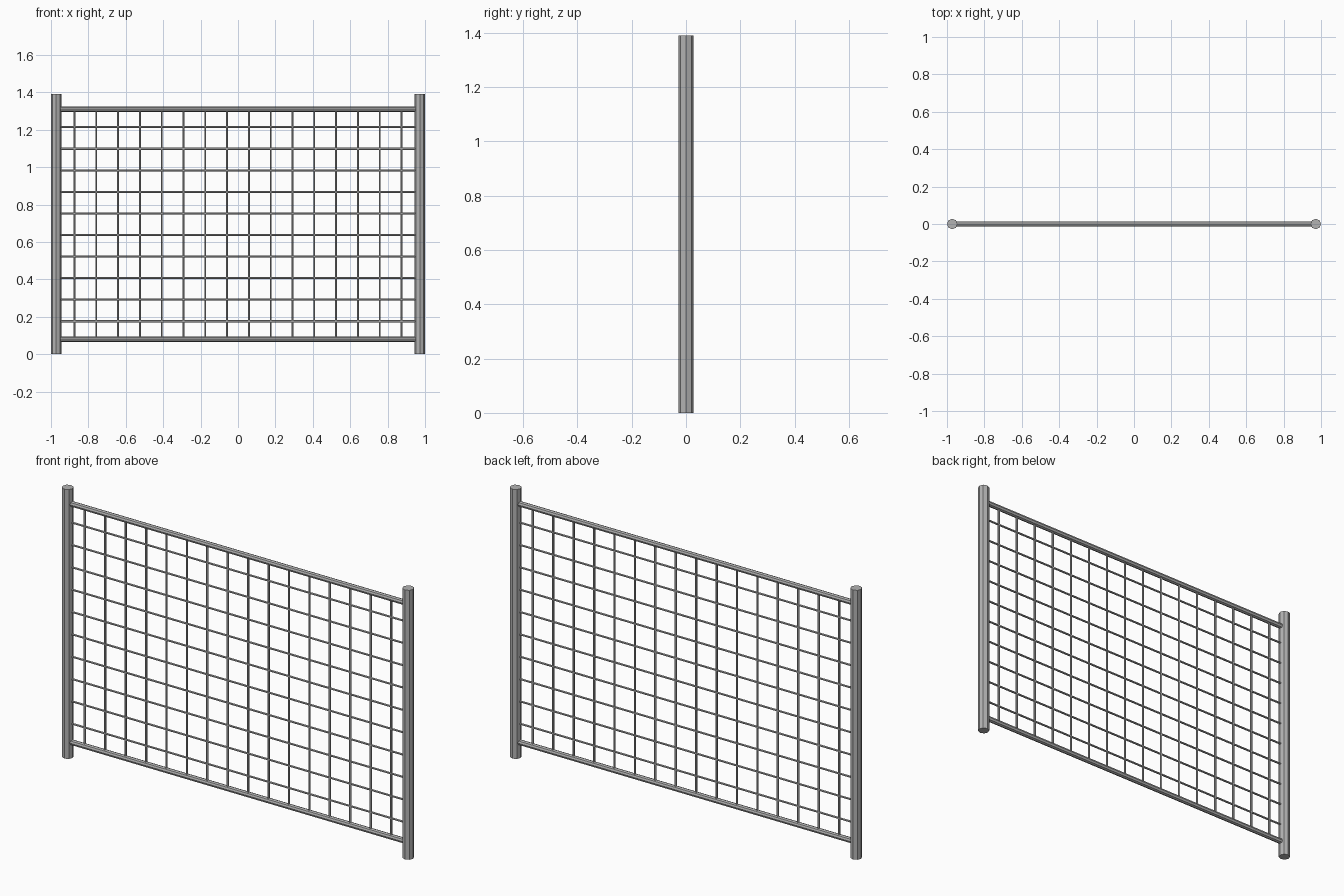
import bpy
from mathutils import Vector

cube = bpy.data.objects.get("Cube")
if cube:
    bpy.data.objects.remove(cube, do_unlink=True)

steel = bpy.data.materials.new("galvanised_grey")
steel.use_nodes = True
grey = (0.45, 0.45, 0.45, 1)
steel.diffuse_color = grey
steel.node_tree.nodes["Principled BSDF"].inputs["Base Color"].default_value = grey

HEIGHT = 1.39
POST_X, POST_R = 0.972, 0.028
RAIL_LOW, RAIL_HIGH, RAIL_R = 0.08, 1.31, 0.014
WIRE_R = 0.0055


def bar(name, start, end, radius, sides=8):
    """Straight faceted bar between two points."""
    start, end = Vector(start), Vector(end)
    axis = end - start
    bpy.ops.mesh.primitive_cylinder_add(
        vertices=sides, radius=radius, depth=axis.length,
        location=(start + end) / 2,
        rotation=axis.to_track_quat('Z', 'Y').to_euler())
    obj = bpy.context.object
    obj.name = name
    obj.data.materials.append(steel)
    return obj


# End posts
for side, x in (("left", POST_X), ("right", -POST_X)):
    bar(side + "_post", (x, 0, 0), (x, 0, HEIGHT), POST_R)

# Top and bottom rails
for level, z in (("bottom", RAIL_LOW), ("top", RAIL_HIGH)):
    bar(level + "_rail", (-POST_X, 0, z), (POST_X, 0, z), RAIL_R)

# Upright mesh wires
for i in range(16):
    x = (i - 7.5) * 0.1166
    bar(f"upright_wire_{i + 1}", (x, 0, RAIL_LOW), (x, 0, RAIL_HIGH), WIRE_R, 6)

# Level mesh wires
for i in range(10):
    z = 0.176 + i * 0.1153
    bar(f"level_wire_{i + 1}", (-POST_X, 0, z), (POST_X, 0, z), WIRE_R, 6)
